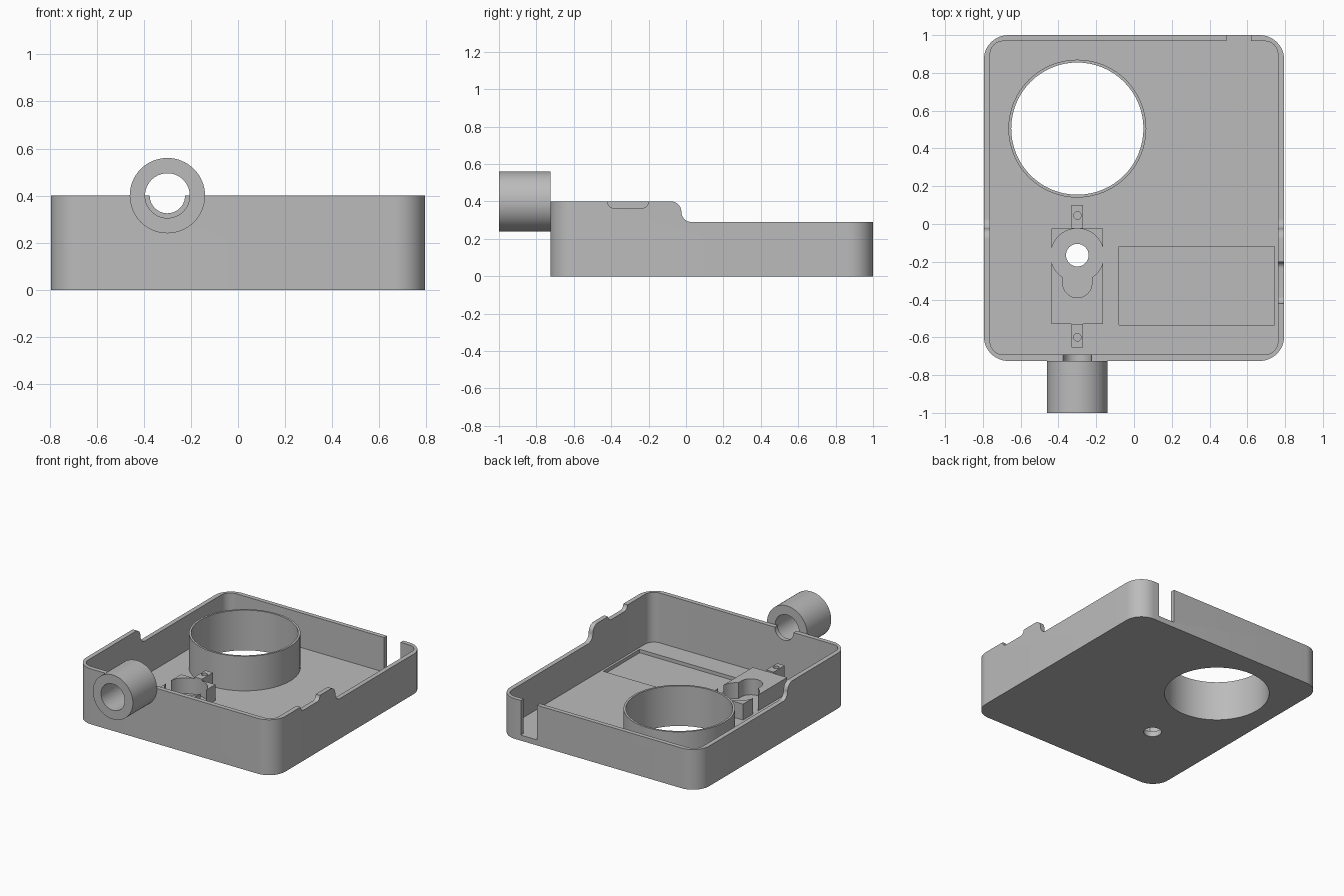
import bpy
import bmesh
from math import sin, cos, radians

if "Cube" in bpy.data.objects:
    bpy.data.objects.remove(bpy.data.objects["Cube"], do_unlink=True)

GREY = (0.5, 0.5, 0.5, 1.0)
grey = bpy.data.materials.new("plain grey")
grey.use_nodes = True
grey.diffuse_color = GREY
grey.node_tree.nodes["Principled BSDF"].inputs["Base Color"].default_value = GREY

FLOOR, LOW, HIGH = 0.04, 0.29, 0.40
SHAFT_X = -0.30


def arc(cu, cv, r, start, end, steps=12):
    angles = [radians(start + (end - start) * i / steps) for i in range(steps + 1)]
    return [(cu + r * cos(a), cv + r * sin(a)) for a in angles]


def circle(cu, cv, r, sides=64):
    return arc(cu, cv, r, 0, 360, sides)[:-1]


def rect(u0, u1, v0, v1, r=0.0):
    if r == 0:
        return [(u0, v0), (u1, v0), (u1, v1), (u0, v1)]
    return (arc(u1 - r, v1 - r, r, 0, 90) + arc(u0 + r, v1 - r, r, 90, 180)
            + arc(u0 + r, v0 + r, r, 180, 270) + arc(u1 - r, v0 + r, r, 270, 360))


def prism(name, outline, lo, hi, axis="z"):
    """Extrude a 2D outline along an axis."""
    place = {"x": lambda u, v, w: (w, u, v),
             "y": lambda u, v, w: (u, w, v),
             "z": lambda u, v, w: (u, v, w)}[axis]
    bm = bmesh.new()
    rings = [[bm.verts.new(place(u, v, w)) for u, v in outline] for w in (lo, hi)]
    n = len(outline)
    for ring in rings:
        bm.faces.new(ring)
    for i in range(n):
        j = (i + 1) % n
        bm.faces.new((rings[0][i], rings[0][j], rings[1][j], rings[1][i]))
    bmesh.ops.recalc_face_normals(bm, faces=bm.faces)
    mesh = bpy.data.meshes.new(name)
    bm.to_mesh(mesh)
    bm.free()
    mesh.materials.append(grey)
    obj = bpy.data.objects.new(name, mesh)
    bpy.context.collection.objects.link(obj)
    return obj


def activate(obj):
    bpy.ops.object.select_all(action="DESELECT")
    obj.select_set(True)
    bpy.context.view_layer.objects.active = obj


def finish(obj, cuts=()):
    """Subtract the cutters, then smooth the curved faces."""
    activate(obj)
    for outline, lo, hi, axis in cuts:
        cutter = prism("cutter", outline, lo, hi, axis)
        cutter.hide_render = True
        mod = obj.modifiers.new("cut", "BOOLEAN")
        mod.operation = "DIFFERENCE"
        mod.solver = "EXACT"
        mod.object = cutter
        bpy.ops.object.modifier_apply(modifier=mod.name)
        bpy.data.objects.remove(cutter, do_unlink=True)
    activate(obj)
    bpy.ops.object.shade_smooth_by_angle(angle=radians(30))


# Open tray: tall at the front, stepping down in a soft S to the back
step = ([(-0.08, 0.6)] + arc(-0.08, 0.345, 0.055, 90, 0)
        + arc(0.03, 0.345, 0.055, 180, 270) + [(1.2, LOW), (1.2, 0.6)])
tray = prism("tray", rect(-0.795, 0.795, -0.725, 1.0, 0.13), 0, HIGH)
finish(tray, [
    (rect(-0.762, 0.762, -0.692, 0.968, 0.07), FLOOR, 0.6, "z"),     # cavity
    (step, -1, 1, "x"),                                              # step in side walls
    (rect(-0.42, -0.20, 0.365, 0.5, 0.035), 0.7, 0.9, "x"),          # side notch
    (rect(0.49, 0.62, FLOOR, 0.6), 0.96, 1.1, "y"),                  # back slot
    (circle(SHAFT_X, HIGH, 0.075), -0.8, -0.65, "y"),                # shaft notch
    (circle(SHAFT_X, 0.505, 0.35), -0.1, 0.1, "z"),                  # large opening
    (circle(SHAFT_X, -0.165, 0.06, 32), -0.1, 0.1, "z"),             # small opening
    (rect(-0.08, 0.745, -0.535, -0.12), 0.015, 0.1, "z"),            # floor recess
])

# Thin collar around the large opening
collar = prism("collar", circle(SHAFT_X, 0.505, 0.365), FLOOR, LOW)
finish(collar, [(circle(SHAFT_X, 0.505, 0.35), -0.1, 0.5, "z")])

# Mounting block with a keyhole pocket
block = prism("mounting_block", rect(-0.438, -0.163, -0.53, -0.025), FLOOR, 0.155)
finish(block, [
    (circle(SHAFT_X, -0.165, 0.141), -0.1, 0.5, "z"),
    (rect(SHAFT_X - 0.077, SHAFT_X + 0.077, -0.39, -0.165, 0.076), -0.1, 0.5, "z"),
])

# Screw tabs at both ends of the block
for name, y0, y1, hole_y in (("back_tab", -0.025, 0.10, 0.045),
                             ("front_tab", -0.655, -0.53, -0.60)):
    tab = prism(name, rect(SHAFT_X - 0.03, SHAFT_X + 0.03, y0, y1), FLOOR, 0.165)
    finish(tab, [(circle(SHAFT_X, hole_y, 0.02, 24), 0.06, 0.5, "z")])

# Tube on the front wall
tube = prism("front_tube", circle(SHAFT_X, HIGH, 0.16), -1.0, -0.725, "y")
finish(tube, [(circle(SHAFT_X, HIGH, 0.095), -1.2, -0.6, "y")])
